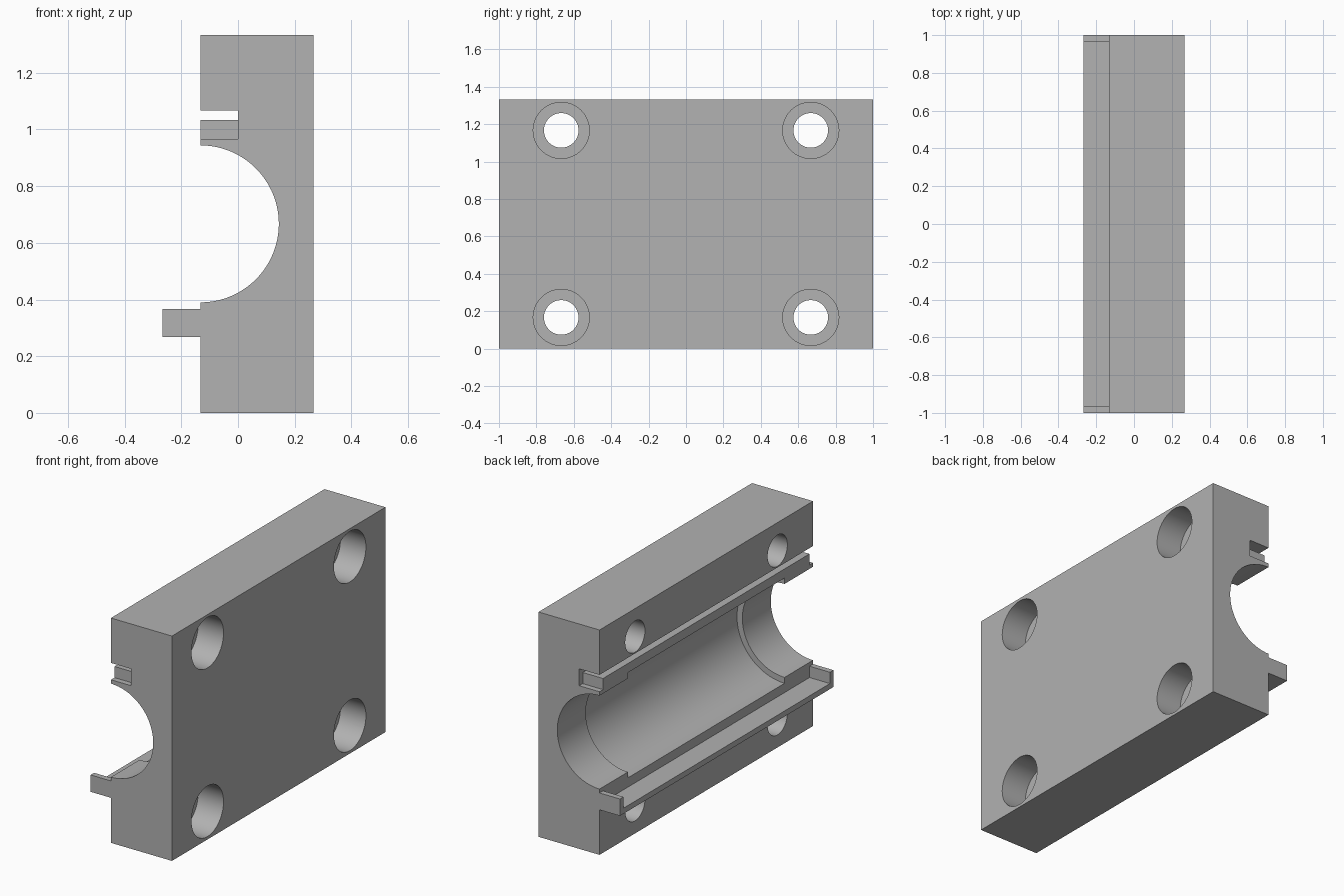
import bpy
import math

cube = bpy.data.objects.get("Cube")
if cube:
    bpy.data.objects.remove(cube, do_unlink=True)

FACE = -0.133          # split face of the clamp half
BORE_Z = 0.667

grey = bpy.data.materials.new("machined grey")
grey.use_nodes = True
colour = (0.445, 0.445, 0.445, 1)
grey.diffuse_color = colour
grey.node_tree.nodes["Principled BSDF"].inputs["Base Color"].default_value = colour


def box(name, x0, x1, y0, y1, z0, z1):
    bpy.ops.mesh.primitive_cube_add(
        size=1, location=((x0 + x1) / 2, (y0 + y1) / 2, (z0 + z1) / 2))
    ob = bpy.context.object
    ob.name = name
    ob.scale = (x1 - x0, y1 - y0, z1 - z0)
    bpy.ops.object.transform_apply(location=True, rotation=True, scale=True)
    ob.data.materials.append(grey)
    return ob


def rod(name, radius, length, centre, axis, sides):
    turn = (0, math.pi / 2, 0) if axis == "x" else (math.pi / 2, 0, 0)
    bpy.ops.mesh.primitive_cylinder_add(
        vertices=sides, radius=radius, depth=length, location=centre, rotation=turn)
    ob = bpy.context.object
    ob.name = name
    bpy.ops.object.transform_apply(location=True, rotation=True, scale=True)
    ob.data.materials.append(grey)
    return ob


def combine(target, tool, operation):
    mod = target.modifiers.new(operation, "BOOLEAN")
    mod.operation = operation
    mod.solver = "EXACT"
    mod.object = tool
    bpy.context.view_layer.objects.active = target
    bpy.ops.object.modifier_apply(modifier=mod.name)
    bpy.data.objects.remove(tool, do_unlink=True)


block = box("clamp_block", FACE, 0.267, -1, 1, 0, 1.333)

# Half-round bore with a wider middle
for radius, length in ((0.277, 2.2), (0.312, 1.467)):
    combine(block, rod("bore", radius, length, (FACE, 0, BORE_Z), "y", 128), "DIFFERENCE")

# Counterbored bolt holes
for y in (-0.667, 0.667):
    for z in (0.167, 1.167):
        combine(block, rod("bolt_hole", 0.0925, 1, (0, y, z), "x", 64), "DIFFERENCE")
        combine(block, rod("counterbore", 0.15, 0.334, (0.267, y, z), "x", 64), "DIFFERENCE")

# Seal groove with a downward return at each end
combine(block, box("groove", -0.3, 0, -1.1, 1.1, 1.033, 1.067), "DIFFERENCE")
for s in (-1, 1):
    y0, y1 = sorted((s * 0.967, s * 1.1))
    combine(block, box("groove_end", -0.3, 0, y0, y1, 0.967, 1.067), "DIFFERENCE")

# Matching tongue with an upward return at each end
combine(block, box("tongue", -0.267, FACE, -1, 1, 0.267, 0.3), "UNION")
for s in (-1, 1):
    y0, y1 = sorted((s * 0.967, s))
    combine(block, box("tongue_end", -0.267, FACE, y0, y1, 0.267, 0.367), "UNION")

bpy.ops.object.select_all(action="DESELECT")
block.select_set(True)
bpy.context.view_layer.objects.active = block
bpy.ops.object.shade_smooth_by_angle(angle=math.radians(30))
